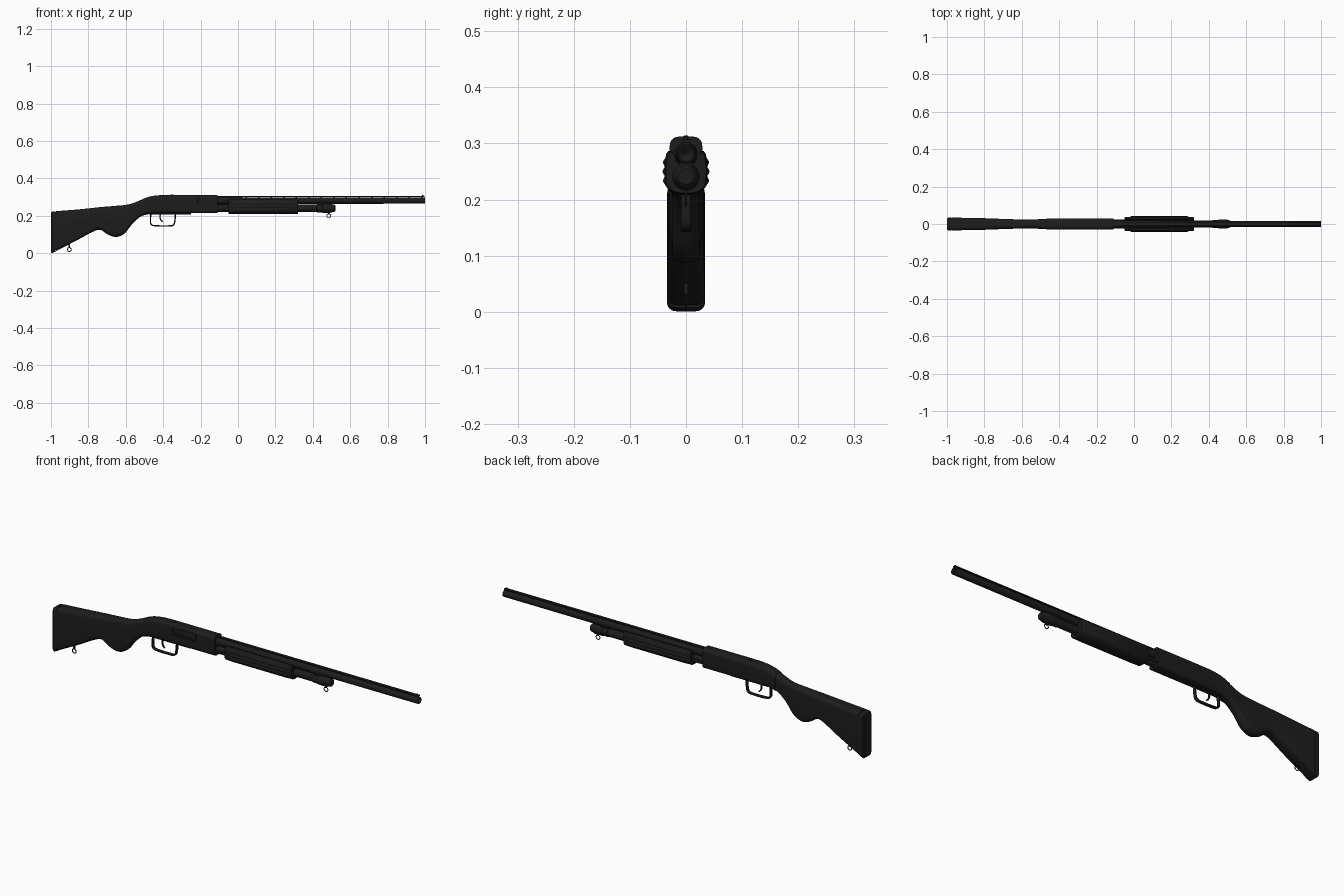
import bpy, bmesh, math
from mathutils import Vector

if "Cube" in bpy.data.objects:
    bpy.data.objects.remove(bpy.data.objects["Cube"])

black = bpy.data.materials.new("matte_black")
black.diffuse_color = (0.012, 0.012, 0.012, 1)
black.use_nodes = True
black.node_tree.nodes["Principled BSDF"].inputs["Base Color"].default_value = black.diffuse_color


def finish(obj, angle=35):
    obj.data.materials.clear()
    obj.data.materials.append(black)
    bpy.ops.object.select_all(action='DESELECT')
    obj.select_set(True)
    bpy.context.view_layer.objects.active = obj
    bpy.ops.object.shade_smooth_by_angle(angle=math.radians(angle))
    return obj


def rings_to_mesh(name, rings, closed=False, angle=35):
    """Skin equal-sized rings; cap the ends unless the loft loops back."""
    bm = bmesh.new()
    rows = [[bm.verts.new(p) for p in ring] for ring in rings]
    n = len(rows[0])
    pairs = list(zip(rows, rows[1:])) + ([(rows[-1], rows[0])] if closed else [])
    for a, b in pairs:
        for i in range(n):
            bm.faces.new((a[i], a[(i + 1) % n], b[(i + 1) % n], b[i]))
    if not closed:
        bm.faces.new(rows[0])
        bm.faces.new(rows[-1])
    bmesh.ops.recalc_face_normals(bm, faces=bm.faces)
    me = bpy.data.meshes.new(name)
    bm.to_mesh(me)
    bm.free()
    obj = bpy.data.objects.new(name, me)
    bpy.context.collection.objects.link(obj)
    return finish(obj, angle)


def rounded_section(x, top, bottom, w, r):
    """Rounded rectangle in the yz plane."""
    h, mid = (top - bottom) / 2, (top + bottom) / 2
    r = min(r, w * 0.98, h * 0.98)
    pts = []
    for k, (sy, sz) in enumerate(((1, 1), (-1, 1), (-1, -1), (1, -1))):
        for j in range(7):
            a = math.pi / 2 * (k + j / 6)
            pts.append((x, sy * (w - r) + r * math.cos(a), mid + sz * (h - r) + r * math.sin(a)))
    return pts


def smooth_stations(st, steps=4):
    """Cubic interpolation between (x, top, bottom, half width, radius) rows."""
    st = [Vector(s) for s in st]
    slope = []
    for i in range(len(st)):
        a, b = st[max(i - 1, 0)], st[min(i + 1, len(st) - 1)]
        slope.append((b - a) / (b[0] - a[0]))
    out = []
    for i in range(len(st) - 1):
        d = st[i + 1][0] - st[i][0]
        for s in range(steps):
            t = s / steps
            out.append(st[i] * (2*t**3 - 3*t*t + 1) + slope[i] * d * (t**3 - 2*t*t + t)
                       + st[i + 1] * (3*t*t - 2*t**3) + slope[i + 1] * d * (t**3 - t*t))
    return out + [st[-1]]


def loft(name, stations):
    return rings_to_mesh(name, [rounded_section(*s) for s in stations])


def lathe(name, profile, z, closed=False, n=32):
    """Revolve (x, radius) points around a lengthwise axis at height z."""
    return rings_to_mesh(name, [[(x, r * math.cos(2 * math.pi * i / n), z + r * math.sin(2 * math.pi * i / n))
                                 for i in range(n)] for x, r in profile], closed)


def box(name, x0, x1, y0, y1, z0, z1, bevel=0.0):
    bpy.ops.mesh.primitive_cube_add(size=1, location=((x0 + x1) / 2, (y0 + y1) / 2, (z0 + z1) / 2))
    obj = bpy.context.object
    obj.name = name
    obj.scale = (x1 - x0, y1 - y0, z1 - z0)
    bpy.ops.object.transform_apply(location=False, rotation=False, scale=True)
    if bevel:
        m = obj.modifiers.new("bevel", 'BEVEL')
        m.width, m.segments = bevel, 2
        bpy.ops.object.modifier_apply(modifier="bevel")
    return finish(obj)


def strap(name, pts, half_width, depth, kind='NURBS'):
    """Flat bent strip following xz points."""
    cu = bpy.data.curves.new(name, 'CURVE')
    cu.dimensions = '2D'
    cu.extrude, cu.bevel_depth, cu.bevel_resolution = half_width - depth, depth, 2
    sp = cu.splines.new(kind)
    sp.points.add(len(pts) - 1)
    for p, (x, z) in zip(sp.points, pts):
        p.co = (x, z, 0, 1)
    sp.use_endpoint_u, sp.order_u, sp.resolution_u = True, 3, 4
    obj = bpy.data.objects.new(name, cu)
    obj.rotation_euler = (math.pi / 2, 0, 0)
    bpy.context.collection.objects.link(obj)
    bpy.ops.object.select_all(action='DESELECT')
    obj.select_set(True)
    bpy.context.view_layer.objects.active = obj
    bpy.ops.object.convert(target='MESH')
    return finish(bpy.context.object)


# Butt pad and pistol-grip stock
loft("butt_pad", [(-1, .218, .004, .029, .012), (-.995, .222, .001, .034, .016), (-.977, .224, .008, .034, .016)])
loft("butt_spacer", [(-.98, .220, .014, .031, .014), (-.97, .220, .018, .031, .014)])
loft("stock", smooth_stations([
    (-.973, .225, .012, .034, .017), (-.86, .234, .070, .0325, .018), (-.77, .243, .118, .030, .020),
    (-.735, .247, .125, .0285, .021), (-.695, .250, .100, .027, .021), (-.65, .254, .087, .0255, .021),
    (-.605, .258, .107, .0245, .021), (-.567, .266, .155, .024, .021), (-.524, .283, .194, .025, .021),
    (-.50, .293, .204, .026, .021)]))

# Receiver with ejection port on the front side
receiver = loft("receiver", smooth_stations([
    (-.51, .290, .201, .027, .020), (-.47, .304, .211, .028, .019), (-.42, .3105, .214, .029, .017),
    (-.36, .312, .214, .029, .016), (-.11, .312, .214, .029, .016)], 3))
cutter = box("port_cutter", -.34, -.205, -.05, -.024, .262, .299)
cutter.hide_render = True
m = receiver.modifiers.new("port", 'BOOLEAN')
m.object, m.operation, m.solver = cutter, 'DIFFERENCE', 'EXACT'
bpy.context.view_layer.objects.active = receiver
bpy.ops.object.modifier_apply(modifier="port")
bpy.data.objects.remove(cutter)
finish(receiver)
box("bolt", -.33, -.215, -.026, -.02, .266, .295, .002)
box("trigger_plate", -.48, -.25, -.012, .012, .208, .22, .003)
box("safety_button", -.362, -.345, -.005, .005, .308, .314, .002)

# Trigger and guard
strap("trigger_guard", [(-.466, .214), (-.469, .175), (-.466, .149), (-.425, .146), (-.37, .146),
                        (-.342, .148), (-.336, .18), (-.334, .214)], .009, .0035)
strap("trigger", [(-.415, .214), (-.418, .195), (-.414, .178), (-.404, .168)], .005, .0035)

# Barrel with open bore, ventilated rib and bead sight
lathe("barrel", [(-.12, .021), (-.07, .020), (.05, .0175), (.997, .0165), (1, .0155),
                 (1, .0125), (.85, .0125), (.84, .0005)], .2815)
box("sight_rib", -.11, .998, -.007, .007, .302, .307)
for i in range(17):
    x = -.09 + i * .067
    box("rib_post", x - .004, x + .004, -.005, .005, .294, .303)
bpy.ops.mesh.primitive_uv_sphere_add(segments=12, ring_count=8, radius=.004, location=(.988, 0, .309))
bpy.context.object.name = "bead_sight"
finish(bpy.context.object)

# Magazine tube, end cap and barrel lug
lathe("magazine_tube", [(-.12, .0195), (.44, .0195)], .241)
lathe("magazine_cap", [(.42, .019), (.422, .022), (.45, .022), (.452, .0245), (.495, .0245), (.503, .021),
                       (.515, .019), (.52, .014)], .241)
box("barrel_lug", .425, .465, -.012, .012, .25, .28, .003)

# Action bars either side of the tube
for s in (-1, 1):
    box("action_bar", -.12, 0, min(s * .019, s * .023), max(s * .019, s * .023), .234, .247)


# Ribbed pump fore-end: channel section that cups the barrel
def pump_section(x, grow, ridge):
    half = [(0, .209), (.016, .210), (.026, .214), (.033, .220)]
    for i in range(17):
        t = i / 16
        half.append((.0365 + .0018 * math.sin(math.pi * t) + ridge * (.5 - .5 * math.cos(6 * math.pi * t)),
                     .225 + .050 * t))
    half += [(.035, .282), (.031, .287), (.025, .286), (.0205, .279), (.018, .268), (0, .262)]
    half = [(y * grow, .245 + (z - .245) * grow) for y, z in half]
    return [(x, y, z) for y, z in half] + [(x, -y, z) for y, z in half[-2:0:-1]]


rings = [(-.05, .93, 0), (-.046, .98, 0), (-.022, .98, 0), (-.016, 1, .004),
         (.286, 1, .004), (.292, .98, 0), (.316, .98, 0), (.32, .93, 0)]
rings_to_mesh("pump_grip", [pump_section(*r) for r in rings], angle=40)

# Sling swivels
for name, x, z, stud_top in (("rear_swivel", -.902, .02, .06), ("front_swivel", .485, .2, .222)):
    bpy.ops.mesh.primitive_torus_add(major_radius=.0105, minor_radius=.0022, major_segments=24, minor_segments=8,
                                     location=(x, 0, z), rotation=(math.pi / 2, 0, 0))
    bpy.context.object.name = name
    finish(bpy.context.object)
    box(name + "_stud", x - .004, x + .004, -.004, .004, z + .007, stud_top, .0015)
